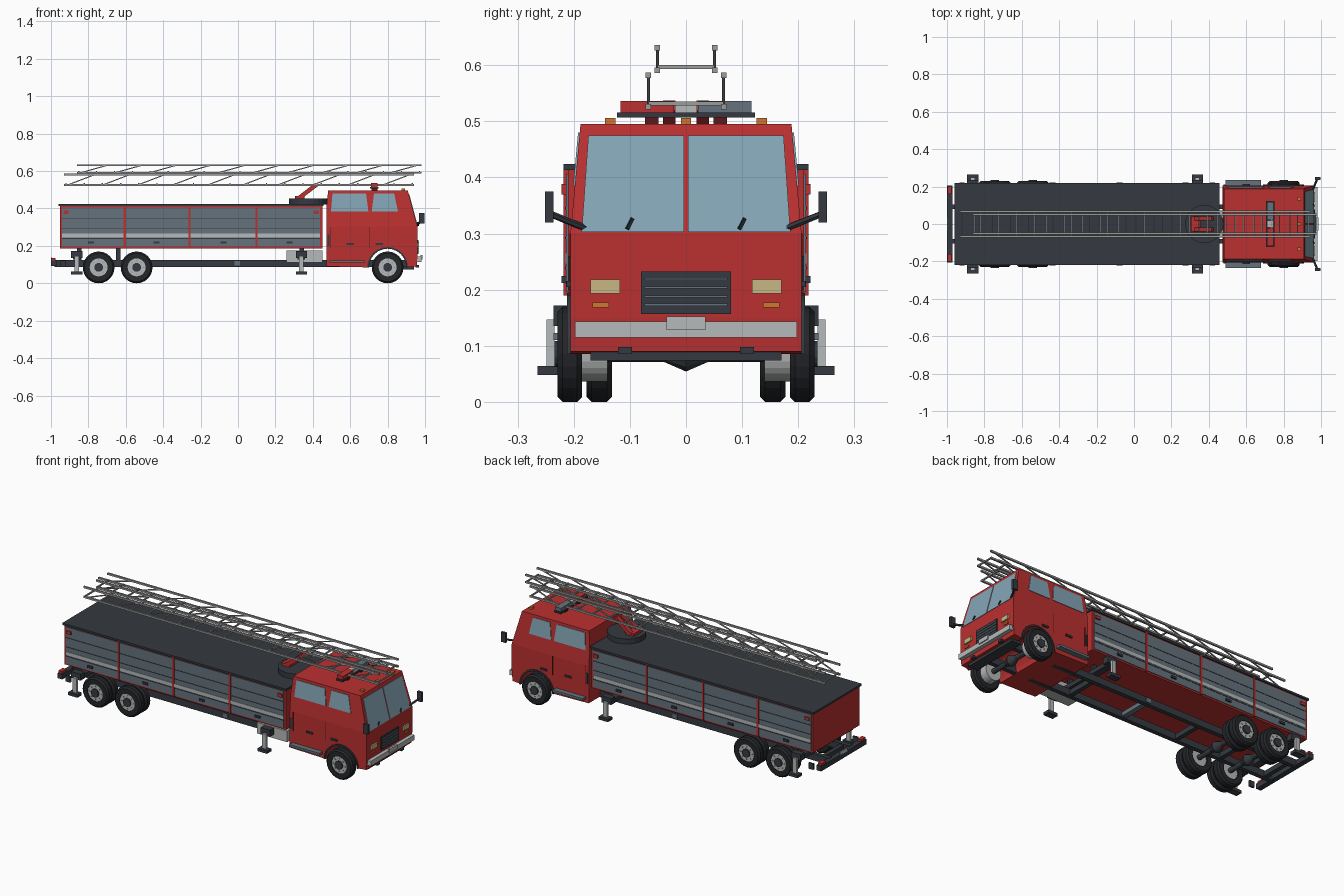
import bpy, bmesh, math
from mathutils import Vector, Matrix

if bpy.data.objects.get("Cube"):
    bpy.data.objects.remove(bpy.data.objects["Cube"])


def material(name, r, g, b):
    m = bpy.data.materials.new(name)
    m.use_nodes = True
    m.diffuse_color = (r, g, b, 1)
    m.node_tree.nodes["Principled BSDF"].inputs["Base Color"].default_value = (r, g, b, 1)
    return m


RED = material("fire red", 0.5, 0.03, 0.03)
MAROON = material("dark red", 0.1, 0.01, 0.012)
CHAR = material("charcoal", 0.035, 0.042, 0.052)
TYRE = material("tyre black", 0.017, 0.019, 0.022)
SLATE = material("slate shutter", 0.13, 0.17, 0.2)
PALE = material("light grey", 0.47, 0.49, 0.49)
STEEL = material("ladder grey", 0.33, 0.34, 0.33)
GLASS = material("window blue", 0.23, 0.38, 0.47)
CREAM = material("headlight cream", 0.57, 0.47, 0.23)
ORANGE = material("indicator orange", 0.62, 0.19, 0.03)
SIDES = (("right", -1), ("left", 1))


def finish(bm, name, mat):
    bmesh.ops.recalc_face_normals(bm, faces=bm.faces[:])
    me = bpy.data.meshes.new(name)
    bm.to_mesh(me)
    bm.free()
    me.materials.append(mat)
    ob = bpy.data.objects.new(name, me)
    bpy.context.collection.objects.link(ob)
    return ob


def add_box(bm, x, y, z):
    size = [max(a) - min(a) for a in (x, y, z)]
    mid = Vector([sum(a) / 2 for a in (x, y, z)])
    bmesh.ops.create_cube(bm, size=1, matrix=Matrix.Translation(mid) @ Matrix.Diagonal((*size, 1)))


def box(name, mat, *spans):
    """One object from one or more (x, y, z) spans."""
    bm = bmesh.new()
    for s in spans:
        add_box(bm, *s)
    return finish(bm, name, mat)


def both(name, mat, x, y, z):
    for side, s in SIDES:
        box(f"{side}_{name}", mat, (x, (s * y[0], s * y[1]), z))


def add_bar(bm, a, b, r, sides=4, r2=None):
    a, b = Vector(a), Vector(b)
    d = b - a
    mat = Matrix.Translation((a + b) / 2) @ d.to_track_quat('Z', 'Y').to_matrix().to_4x4()
    mat = mat @ Matrix.Rotation(math.pi / 4, 4, 'Z')
    bmesh.ops.create_cone(bm, cap_ends=True, segments=sides, radius1=r,
                          radius2=r if r2 is None else r2, depth=d.length, matrix=mat)


def bar(name, mat, a, b, r, sides=4, r2=None):
    bm = bmesh.new()
    add_bar(bm, a, b, r, sides, r2)
    return finish(bm, name, mat)


def prism(bm, pts, offset):
    vs = [bm.verts.new(p) for p in pts]
    f = bm.faces.new(vs)
    ext = bmesh.ops.extrude_face_region(bm, geom=[f])["geom"]
    bmesh.ops.translate(bm, vec=offset, verts=[v for v in ext if isinstance(v, bmesh.types.BMVert)])


def plate(name, mat, pts, offset):
    bm = bmesh.new()
    prism(bm, pts, offset)
    return finish(bm, name, mat)


# Cab shell: side profile with wheel arch, narrowing above the waist
WAIST, TOP, AX, AZ, R = 0.3, 0.495, 0.8, 0.085, 0.085


def half(z):
    return 0.206 if z < WAIST else 0.206 - 0.018 * (z - WAIST) / (TOP - WAIST)


def nose(z):
    return 0.96 if z < WAIST else 0.96 - 0.052 * (z - WAIST) / (TOP - WAIST)


arch = [(AX - 0.1 * math.cos(math.pi * i / 12), AZ + 0.1 * math.sin(math.pi * i / 12)) for i in range(13)]
profile = [(0.472, 0.09)] + arch + [(0.955, 0.09), (0.96, 0.15), (0.96, WAIST), (nose(TOP), TOP), (0.482, TOP), (0.472, 0.4)]
bm = bmesh.new()
prism(bm, [(x, -0.206, z) for x, z in profile], (0, 0.412, 0))
bmesh.ops.bisect_plane(bm, geom=bm.verts[:] + bm.edges[:] + bm.faces[:], plane_co=(0, 0, WAIST), plane_no=(0, 0, 1))
for v in bm.verts:
    v.co.y = math.copysign(half(v.co.z), v.co.y)
finish(bm, "cab_shell", RED)

# Cab side glass, seams, arches, handles, steps
for side, s in SIDES:
    def on_side(pts):
        return [(x, s * (half(z) - 0.001), z) for x, z in pts]
    out = (0, s * 0.004, 0)
    plate(side + "_rear_window", GLASS, on_side([(0.497, 0.385), (0.697, 0.385), (0.685, 0.48), (0.505, 0.48)]), out)
    plate(side + "_front_window", GLASS, on_side([(0.715, 0.385), (0.855, 0.385), (0.835, 0.48), (0.727, 0.48)]), out)
    bm = bmesh.new()
    for x in (0.492, 0.7):
        add_box(bm, (x, x + 0.003), (s * 0.204, s * 0.2075), (0.19, WAIST))
    finish(bm, side + "_door_seams", MAROON)
    bm = bmesh.new()
    for (x1, z1), (x2, z2) in zip(arch, arch[1:]):
        q = [(x1, z1), (x2, z2), (AX + (x2 - AX) * 1.09, AZ + (z2 - AZ) * 1.09), (AX + (x1 - AX) * 1.09, AZ + (z1 - AZ) * 1.09)]
        prism(bm, [(x, s * 0.203, z) for x, z in q], (0, s * 0.009, 0))
    finish(bm, side + "_wheel_arch", CHAR)
    y = (s * 0.204, s * 0.213)
    box(side + "_door_handles", CHAR, *[((x, x + 0.04), y, (0.205, 0.215)) for x in (0.58, 0.735)])
    bar(side + "_mirror_arm", CHAR, (0.955, s * 0.18, 0.31), (0.98, s * 0.242, 0.335), 0.006, 6)
    # Windscreen halves and wipers
    pts = [(s * 0.004, 0.303), (s * 0.186, 0.303), (s * 0.174, 0.475), (s * 0.004, 0.475)]
    plate(side + "_windscreen", GLASS, [(nose(z) - 0.001, y0, z) for y0, z in pts], (0.004, 0, 0))
    bar(side + "_wiper", TYRE, (0.964, s * 0.1 - 0.005, 0.308), (0.96, s * 0.1 + 0.005, 0.327), 0.004)
both("mirror", CHAR, (0.968, 0.998), (0.236, 0.251), (0.32, 0.375))
both("cab_step", SLATE, (0.49, 0.68), (0.2, 0.236), (0.11, 0.123))
both("air_vent", CHAR, (0.478, 0.488), (0.2, 0.21), (0.2, 0.26))

# Cab face: grille, lamps, bumper
box("grille", CHAR, ((0.955, 0.965), (-0.08, 0.08), (0.157, 0.232)))
box("grille_slats", SLATE, *[((0.96, 0.968), (-0.074, 0.074), (z, z + 0.004)) for z in (0.171, 0.186, 0.202, 0.217)])
both("headlight", CREAM, (0.955, 0.968), (0.118, 0.17), (0.193, 0.218))
both("indicator", ORANGE, (0.955, 0.966), (0.137, 0.167), (0.168, 0.177))
box("front_bumper", PALE, ((0.95, 0.98), (-0.198, 0.198), (0.115, 0.143)))
box("front_plate", PALE, ((0.975, 0.986), (-0.035, 0.035), (0.128, 0.152)))
both("fog_lamp", CHAR, (0.95, 0.968), (0.096, 0.121), (0.085, 0.098))

# Cab roof: light bar and marker lamps
box("light_bar_feet", MAROON, *[((0.715, 0.745), (y - 0.012, y + 0.012), (0.494, 0.508)) for y in (-0.061, 0.061)])
box("light_bar_base", CHAR, ((0.707, 0.75), (-0.123, 0.123), (0.507, 0.516)))
box("red_beacon", RED, ((0.71, 0.747), (-0.117, -0.021), (0.516, 0.536)))
box("beacon_centre", PALE, ((0.712, 0.745), (-0.02, 0.02), (0.516, 0.534)))
box("blue_beacon", SLATE, ((0.71, 0.747), (0.021, 0.117), (0.516, 0.536)))
box("roof_markers", ORANGE, *[((0.875, 0.893), (y - 0.009, y + 0.009), (0.494, 0.506)) for y in (-0.135, 0, 0.135)])

# Equipment body with roller shutters
X0, X1 = -0.953, 0.451
box("body_shell", RED, ((X0, X1), (-0.21, 0.21), (0.187, 0.415)))
box("body_roof", CHAR, ((X0 - 0.008, X1 + 0.006), (-0.218, 0.218), (0.413, 0.424)))
edges = [X0 + 0.006, -0.606, -0.259, 0.099, X1 - 0.006]
bays = list(zip(edges, edges[1:]))
seams = (0.237, 0.29, 0.343)
for side, s in SIDES:
    y = (s * 0.208, s * 0.214)
    box(side + "_shutters", SLATE, *[((a + 0.006, b - 0.006), y, (0.196, 0.406)) for a, b in bays])
    y = (s * 0.21, s * 0.2155)
    box(side + "_shutter_seams", CHAR, *[((a + 0.006, b - 0.006), y, (z, z + 0.004)) for a, b in bays for z in seams])
    box(side + "_side_stripe", PALE, *[((a + 0.006, b - 0.006), (s * 0.21, s * 0.216), (0.246, 0.265)) for a, b in bays])
    y = (s * 0.21, s * 0.222)
    box(side + "_shutter_handles", CHAR, *[((x - 0.016, x + 0.016), y, (0.212, 0.224)) for x in (-0.785, -0.435, -0.077, 0.275)])
    box(side + "_side_lamps", RED, *[((x - 0.014, x + 0.014), y, (0.37, 0.388)) for x in (-0.92, 0.42)])
    box(side + "_shutter_posts", RED, *[((x - 0.006, x + 0.006), (s * 0.2, s * 0.218), (0.19, 0.413)) for x in edges[1:-1]])

# Chassis
both("chassis_rail", CHAR, (-0.98, 0.93), (0.08, 0.105), (0.087, 0.125))
box("cross_members", CHAR, *[((x - 0.012, x + 0.012), (-0.09, 0.09), (0.092, 0.12)) for x in (-0.93, -0.64, -0.35, 0.34, 0.6, 0.92)])
box("centre_cross_tube", SLATE, ((-0.02, 0.01), (-0.108, 0.108), (0.095, 0.118)))
box("body_mounts", CHAR, *[((x - 0.012, x + 0.012), (s * 0.085, s * 0.1), (0.12, 0.19)) for x in (-0.85, -0.64, 0.34) for n, s in SIDES])
box("cab_floor_beam", CHAR, ((0.88, 0.94), (-0.17, 0.17), (0.074, 0.092)))
box("side_tank", PALE, ((0.26, 0.451), (-0.2, -0.115), (0.112, 0.175)))
box("rear_bumper", CHAR, ((-1.0, -0.97), (-0.205, 0.205), (0.093, 0.122)))
box("rear_plate", PALE, ((-1.0, -0.996), (-0.035, 0.035), (0.118, 0.14)))
both("tail_lamp", RED, (-0.998, -0.975), (0.16, 0.2), (0.122, 0.135))
both("mud_flap", CHAR, (-0.95, -0.92), (0.195, 0.205), (0.088, 0.122))


# Wheels: lathed tyres, hubs and axles
def tyre(bm, x, ya, yb, r):
    c = 0.009
    w = math.copysign(c, yb - ya)
    prof = [(0.048, ya), (r - c, ya), (r, ya + w), (r, yb - w), (r - c, yb), (0.048, yb)]
    vs = [bm.verts.new((x, y, AZ + q)) for q, y in prof]
    loop = [bm.edges.new((vs[i], vs[(i + 1) % len(vs)])) for i in range(len(vs))]
    bmesh.ops.spin(bm, geom=vs + loop, cent=(x, 0, AZ), axis=(0, 1, 0), angle=2 * math.pi, steps=24, use_merge=True)
    bmesh.ops.remove_doubles(bm, verts=bm.verts[:], dist=0.0001)


for axle, x in (("front", AX), ("middle", -0.542), ("rear", -0.745)):
    for side, s in SIDES:
        bm = bmesh.new()
        tyre(bm, x, s * 0.185, s * 0.229, R)
        if axle != "front":
            tyre(bm, x, s * 0.132, s * 0.177, R)
        finish(bm, f"{axle}_{side}_tyres", TYRE)
        bar(f"{axle}_{side}_rim", PALE, (x, s * 0.14, AZ), (x, s * 0.226, AZ), 0.049, 24)
        bar(f"{axle}_{side}_hub", CHAR, (x, s * 0.2, AZ), (x, s * 0.234, AZ), 0.024, 12)
        bm = bmesh.new()
        for k in range(8):
            a = k * math.pi / 4
            px, pz = x + 0.036 * math.cos(a), AZ + 0.036 * math.sin(a)
            add_bar(bm, (px, s * 0.22, pz), (px, s * 0.229, pz), 0.004, 6)
        finish(bm, f"{axle}_{side}_wheel_bolts", STEEL)
        bar(f"{axle}_{side}_differential", CHAR, (x, 0, AZ), (x, s * 0.04, AZ), 0.032, 12, 0.014)
    bar(axle + "_axle", CHAR, (x, -0.16, AZ), (x, 0.16, AZ), 0.014, 12)

# Outriggers
for place, x in (("rear", -0.862), ("front", 0.339)):
    box(place + "_outrigger_beam", CHAR, ((x - 0.02, x + 0.02), (-0.21, 0.21), (0.128, 0.152)))
    both(place + "_outrigger_head", CHAR, (x - 0.03, x + 0.03), (0.2, 0.236), (0.135, 0.172))
    both(place + "_outrigger_leg", PALE, (x - 0.012, x + 0.012), (0.234, 0.249), (0.06, 0.147))
    both(place + "_outrigger_foot", CHAR, (x - 0.03, x + 0.03), (0.226, 0.265), (0.048, 0.064))

# Turntable and lifting arm
bar("turntable", CHAR, (0.376, 0, 0.42), (0.376, 0, 0.453), 0.102, 24)
box("lift_pivot", RED, ((0.305, 0.355), (-0.04, 0.04), (0.45, 0.468)))
for side, s in SIDES:
    bar(side + "_lift_arm", RED, (0.325, s * 0.03, 0.455), (0.42, s * 0.03, 0.528), 0.016)


# Two nested ladder sections with braced side rails
def ladder(name, x0, x1, y, z0, z1, bays, rungs):
    step = (x1 - x0) / bays
    box(name + "_rails", STEEL, *[((x0, x1), (s * y - 0.005, s * y + 0.005), (z - 0.005, z + 0.005)) for n, s in SIDES for z in (z0, z1)])
    bm = bmesh.new()
    for n, s in SIDES:
        for i in range(bays):
            x = x0 + i * step
            add_bar(bm, (x + 0.02, s * y, z0), (x + step - 0.02, s * y, z1), 0.004)
    finish(bm, name + "_braces", STEEL)
    gap = (x1 - x0 - 0.02) / (rungs - 1)
    bm = bmesh.new()
    for i in range(rungs):
        x = x0 + 0.01 + i * gap
        add_bar(bm, (x, -y, z0 + 0.006), (x, y, z0 + 0.006), 0.005)
    finish(bm, name + "_rungs", STEEL)


ladder("lower_ladder", -0.93, 0.942, 0.067, 0.526, 0.582, 10, 20)
ladder("upper_ladder", -0.862, 0.98, 0.051, 0.591, 0.631, 10, 20)
